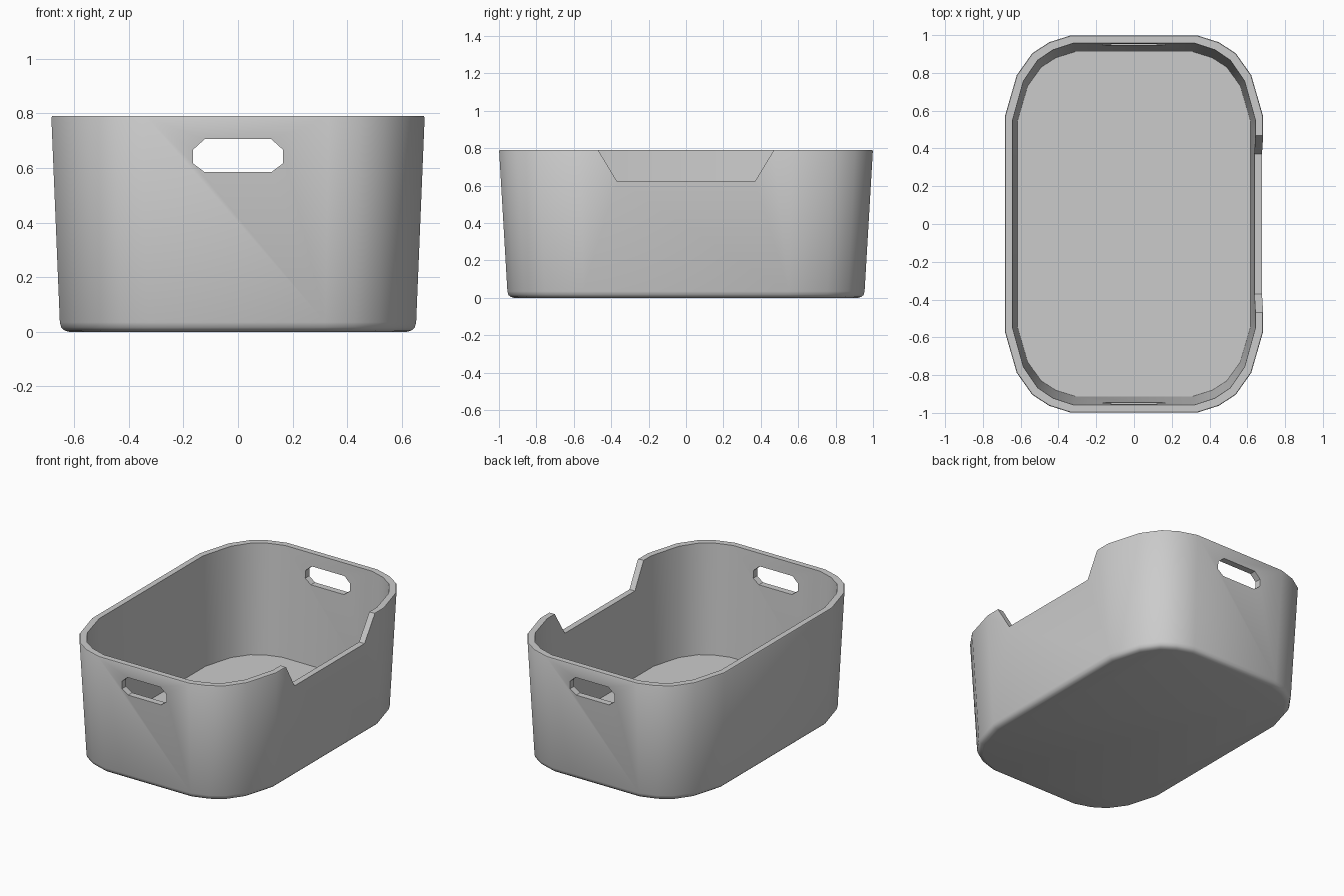
import bpy, bmesh, math

if "Cube" in bpy.data.objects:
    bpy.data.objects.remove(bpy.data.objects["Cube"])

# Corner shape as fractions between the straight side and the straight end
CORNER = [(1, 0), (0.82, 0.51), (0.585, 0.78), (0.33, 0.915), (0, 1)]


def ring(bm, hx, hy, sx, sy, z):
    """Rounded rectangle: half size hx, hy and straight half lengths sx, sy."""
    q = [(sx + (hx - sx) * u, sy + (hy - sy) * v) for u, v in CORNER]
    pts = q + [(-x, y) for x, y in reversed(q)]
    pts += [(-x, -y) for x, y in pts]
    return [bm.verts.new((x, y, z)) for x, y in pts]


def finish(bm, name):
    bmesh.ops.recalc_face_normals(bm, faces=bm.faces)
    me = bpy.data.meshes.new(name)
    bm.to_mesh(me)
    bm.free()
    ob = bpy.data.objects.new(name, me)
    bpy.context.collection.objects.link(ob)
    return ob


def prism(name, profile, place, a, b):
    """Extrude a 2D profile between a and b; place maps (u, z, depth) to 3D."""
    bm = bmesh.new()
    lo = [bm.verts.new(place(u, z, a)) for u, z in profile]
    hi = [bm.verts.new(place(u, z, b)) for u, z in profile]
    bm.faces.new(lo)
    bm.faces.new(hi)
    n = len(lo)
    for i in range(n):
        j = (i + 1) % n
        bm.faces.new((lo[i], lo[j], hi[j], hi[i]))
    ob = finish(bm, name)
    ob.hide_render = True
    return ob


# Tub shell: rounded foot, tapered wall, rim, inner wall, floor
sections = [
    (0.62, 0.92, 0.31, 0.54, 0.0),
    (0.636, 0.937, 0.315, 0.545, 0.005),
    (0.648, 0.95, 0.318, 0.547, 0.016),
    (0.653, 0.955, 0.32, 0.55, 0.035),
    (0.684, 0.999, 0.333, 0.568, 0.784),
    (0.681, 0.996, 0.333, 0.568, 0.79),
    (0.643, 0.957, 0.322, 0.55, 0.79),
    (0.618, 0.912, 0.312, 0.542, 0.062),
]
bm = bmesh.new()
rings = [ring(bm, *s) for s in sections]
for r0, r1 in zip(rings, rings[1:]):
    for i in range(len(r0)):
        j = (i + 1) % len(r0)
        bm.faces.new((r0[i], r0[j], r1[j], r1[i]))
bm.faces.new(rings[0])
bm.faces.new(rings[-1])
tub = finish(bm, "storage_bin")

# Handle holes, cut through both ends
half = [(0.122, 0.585), (0.165, 0.617), (0.165, 0.667), (0.122, 0.706)]
handle = half + [(-u, z) for u, z in reversed(half)]
handle_cut = prism("handle_cutter", handle, lambda u, z, d: (u, d, z), -1.2, 1.2)

# Front notch in the +x side wall
notch = [(-0.37, 0.625), (0.37, 0.625), (0.506, 0.85), (-0.506, 0.85)]
notch_cut = prism("notch_cutter", notch, lambda u, z, d: (d, u, z), 0.4, 1.0)

cutters = [handle_cut, notch_cut]
for c in cutters:
    m = tub.modifiers.new(c.name, 'BOOLEAN')
    m.operation = 'DIFFERENCE'
    m.solver = 'EXACT'
    m.object = c
bpy.context.view_layer.objects.active = tub
tub.select_set(True)
for c in cutters:
    bpy.ops.object.modifier_apply(modifier=c.name)
for c in cutters:
    bpy.data.objects.remove(c, do_unlink=True)

bpy.ops.object.shade_smooth_by_angle(angle=math.radians(35))
